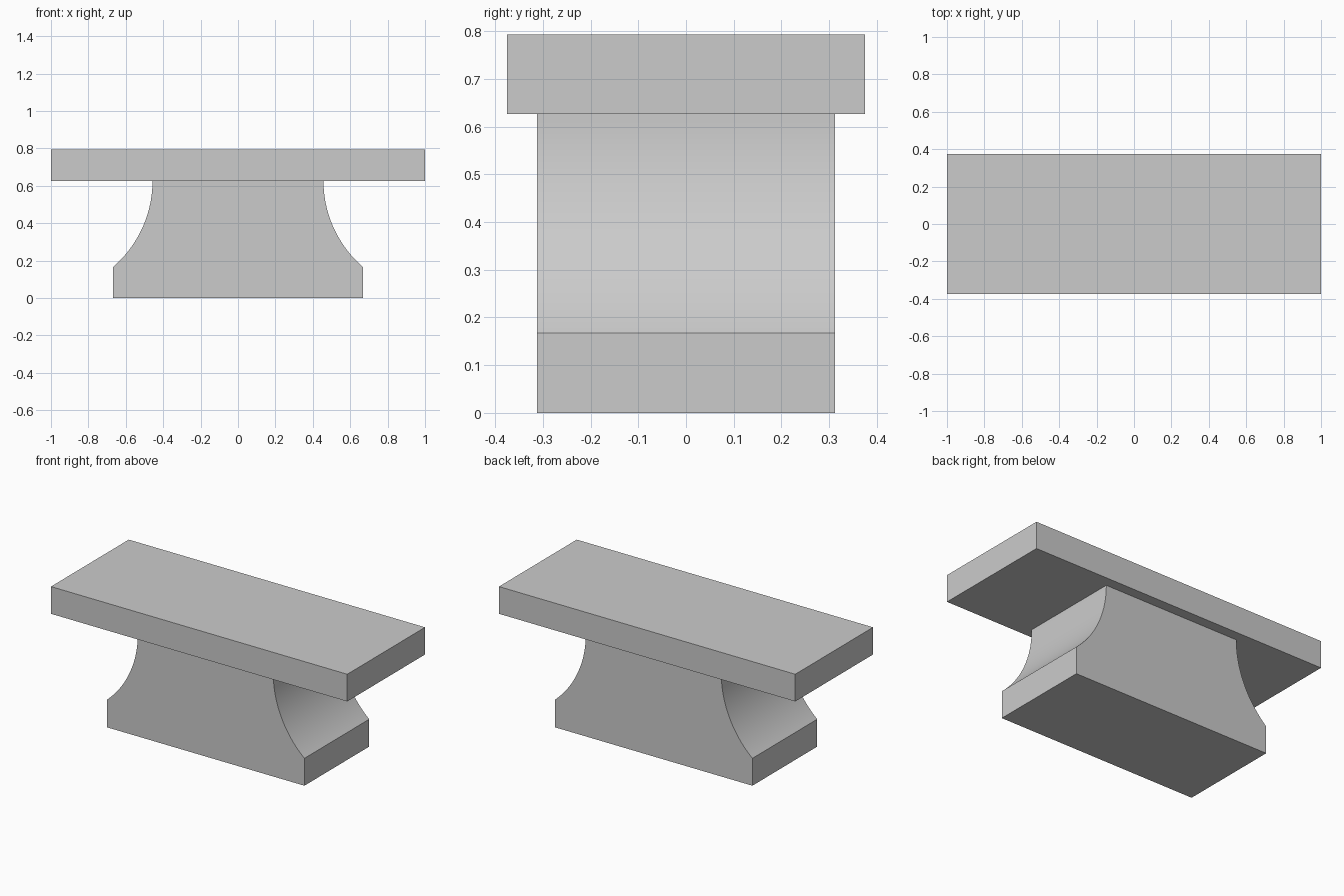
import bpy, bmesh, math

if "Cube" in bpy.data.objects:
    bpy.data.objects.remove(bpy.data.objects["Cube"])


def extrude_profile(name, profile, half_depth):
    """Solid from an x-z outline, extruded symmetrically along y."""
    bm = bmesh.new()
    face = bm.faces.new([bm.verts.new((x, -half_depth, z)) for x, z in profile])
    ext = bmesh.ops.extrude_face_region(bm, geom=[face])
    moved = [v for v in ext["geom"] if isinstance(v, bmesh.types.BMVert)]
    bmesh.ops.translate(bm, verts=moved, vec=(0, 2 * half_depth, 0))
    bmesh.ops.recalc_face_normals(bm, faces=bm.faces)
    mesh = bpy.data.meshes.new(name)
    bm.to_mesh(mesh)
    bm.free()
    obj = bpy.data.objects.new(name, mesh)
    bpy.context.collection.objects.link(obj)
    return obj


FOOT_X, FOOT_Z = 0.667, 0.167
NECK_X, NECK_Z = 0.457, 0.627
TOP_Z = 0.793

# Pedestal: straight foot, then a concave arc that ends vertical under the slab
dx, dz = FOOT_X - NECK_X, NECK_Z - FOOT_Z
radius = (dx * dx + dz * dz) / (2 * dx)
sweep = math.asin(dz / radius)
steps = 24
right = [(FOOT_X, 0)]
for i in range(steps + 1):
    a = sweep * (1 - i / steps)
    right.append((NECK_X + radius * (1 - math.cos(a)), NECK_Z - radius * math.sin(a)))
left = [(-x, z) for x, z in reversed(right)]
pedestal = extrude_profile("pedestal", right + left, 0.3125)

# Smooth the curved flanks, keep the edges crisp
bpy.context.view_layer.objects.active = pedestal
pedestal.select_set(True)
bpy.ops.object.shade_smooth_by_angle(angle=math.radians(25))
pedestal.select_set(False)

# Top slab
extrude_profile("top_slab", [(-1, NECK_Z), (1, NECK_Z), (1, TOP_Z), (-1, TOP_Z)], 0.375)
